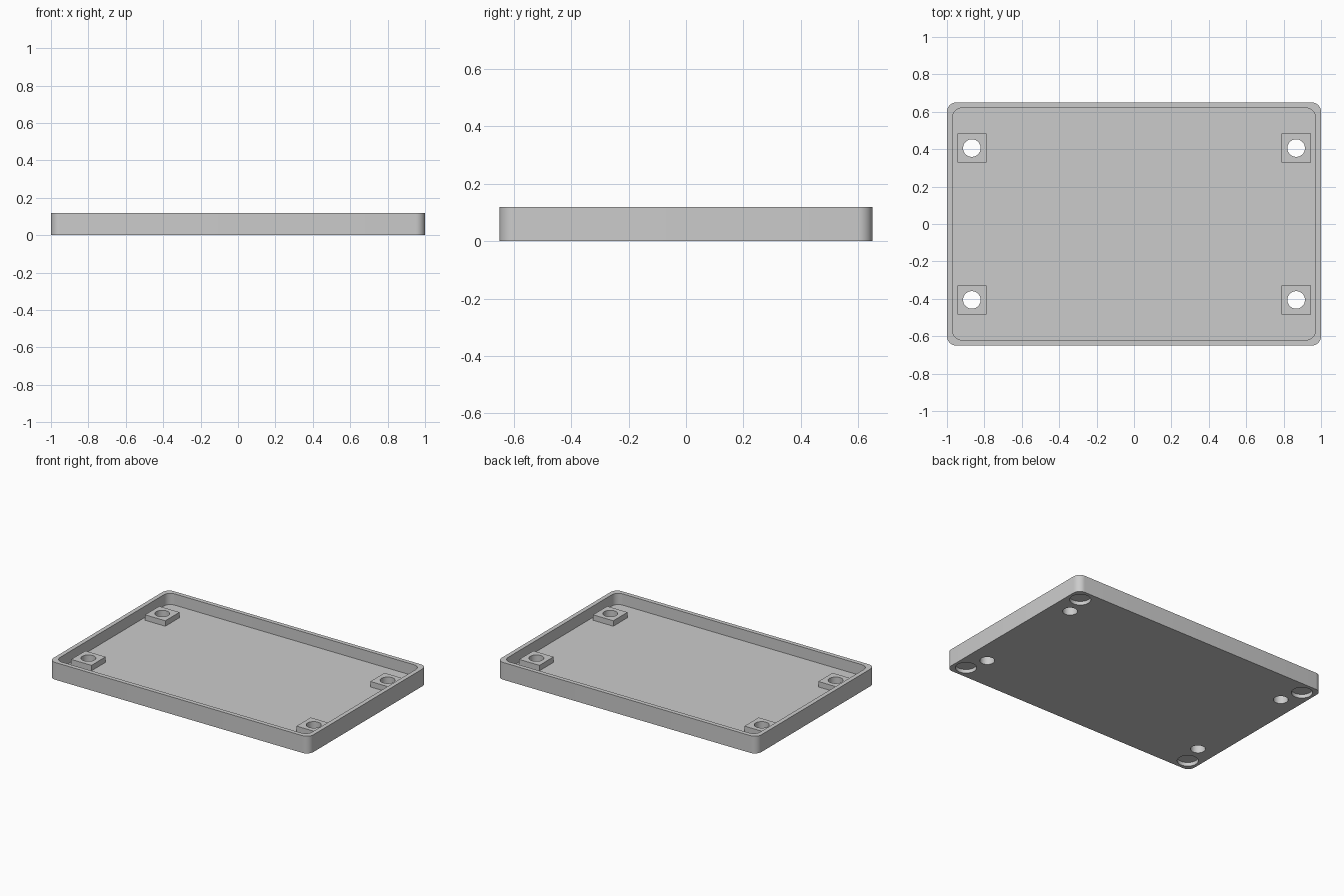
import bpy
import bmesh
from math import cos, sin, pi

default = bpy.data.objects.get("Cube")
if default:
    bpy.data.objects.remove(default, do_unlink=True)

HALF_X, HALF_Y, HEIGHT = 1.0, 0.65, 0.12
WALL, FLOOR, BOSS_TOP = 0.03, 0.042, 0.08
CORNERS = [(1, 1), (-1, 1), (-1, -1), (1, -1)]

grey = bpy.data.materials.new("plain grey")
grey.use_nodes = True
colour = (0.6, 0.6, 0.6, 1)
grey.diffuse_color = colour
grey.node_tree.nodes["Principled BSDF"].inputs["Base Color"].default_value = colour


def rounded_rect(half_x, half_y, radius, steps=8):
    """Outline of a rectangle with round corners, anticlockwise."""
    points = []
    for quarter, (sx, sy) in enumerate(CORNERS):
        for i in range(steps + 1):
            a = (quarter + i / steps) * pi / 2
            points.append((sx * (half_x - radius) + radius * cos(a),
                           sy * (half_y - radius) + radius * sin(a)))
    return points


def circle(cx, cy, radius, sides=40):
    return [(cx + radius * cos(2 * pi * i / sides),
             cy + radius * sin(2 * pi * i / sides)) for i in range(sides)]


def square(cx, cy, half):
    return [(cx + sx * half, cy + sy * half) for sx, sy in CORNERS]


def prism(name, outlines, bottom, top):
    """One object holding every outline extruded between two heights."""
    bm = bmesh.new()
    for outline in outlines:
        face = bm.faces.new([bm.verts.new((x, y, bottom)) for x, y in outline])
        extruded = bmesh.ops.extrude_face_region(bm, geom=[face], use_keep_orig=True)
        verts = [v for v in extruded["geom"] if isinstance(v, bmesh.types.BMVert)]
        bmesh.ops.translate(bm, verts=verts, vec=(0, 0, top - bottom))
    bmesh.ops.recalc_face_normals(bm, faces=bm.faces)
    mesh = bpy.data.meshes.new(name)
    bm.to_mesh(mesh)
    bm.free()
    mesh.materials.append(grey)
    obj = bpy.data.objects.new(name, mesh)
    bpy.context.collection.objects.link(obj)
    return obj


def cut(target, cutter):
    mod = target.modifiers.new("cut " + cutter.name, 'BOOLEAN')
    mod.operation, mod.solver, mod.object = 'DIFFERENCE', 'EXACT', cutter
    bpy.context.view_layer.objects.active = target
    bpy.ops.object.modifier_apply(modifier=mod.name)


boss_spots = [(sx * 0.867, sy * 0.406) for sx, sy in CORNERS]
foot_spots = [(sx * 0.912, sy * 0.56) for sx, sy in CORNERS]

# Shallow tray and the four square mounting bosses standing on its floor
tray = prism("tray", [rounded_rect(HALF_X, HALF_Y, 0.05)], 0, HEIGHT)
bosses = prism("mounting_bosses", [square(x, y, 0.078) for x, y in boss_spots],
               FLOOR, BOSS_TOP)

# Cutters: inner cavity, through holes, round foot recesses underneath
cavity = prism("cavity_cutter",
               [rounded_rect(HALF_X - WALL, HALF_Y - WALL, 0.05)], FLOOR, 0.3)
holes = prism("hole_cutter", [circle(x, y, 0.047) for x, y in boss_spots], -0.1, 0.2)
feet = prism("foot_recess_cutter", [circle(x, y, 0.067) for x, y in foot_spots],
             -0.1, 0.026)

for cutter in (cavity, holes, feet):
    cut(tray, cutter)
cut(bosses, holes)
for cutter in (cavity, holes, feet):
    bpy.data.objects.remove(cutter, do_unlink=True)

# Smooth round corners and bores, keeping hard edges crisp
for obj in (tray, bosses):
    bpy.ops.object.select_all(action='DESELECT')
    obj.select_set(True)
    bpy.context.view_layer.objects.active = obj
    bpy.ops.object.shade_smooth_by_angle(angle=pi / 6)
